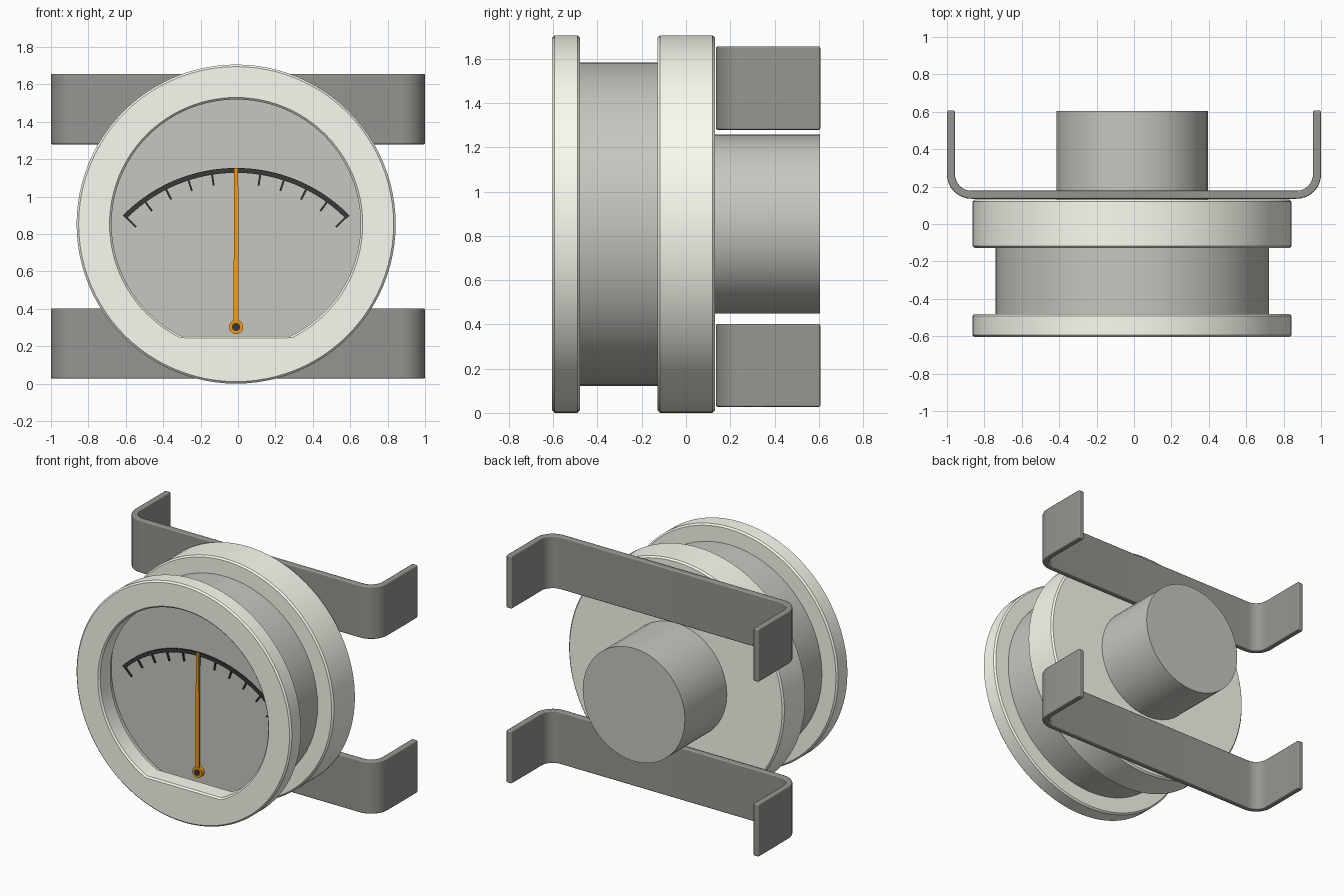
import bpy, bmesh
from math import sin, cos, pi, radians

if "Cube" in bpy.data.objects:
    bpy.data.objects.remove(bpy.data.objects["Cube"])

CX, CZ = -0.01, 0.853      # axis of the round housing
PZ = 0.303                 # needle pivot height
DIAL = -0.42               # y of the recessed dial face


def material(name, rgb):
    m = bpy.data.materials.new(name)
    m.diffuse_color = (*rgb, 1)
    m.use_nodes = True
    m.node_tree.nodes["Principled BSDF"].inputs["Base Color"].default_value = m.diffuse_color
    return m


cream = material("cream", (0.97, 0.97, 0.88))
grey = material("warm_grey", (0.57, 0.57, 0.53))
steel = material("dark_steel", (0.30, 0.30, 0.28))
black = material("black", (0.04, 0.04, 0.04))
orange = material("orange", (0.95, 0.33, 0.005))


def finish(name, bm, mat=None):
    bmesh.ops.recalc_face_normals(bm, faces=bm.faces)
    me = bpy.data.meshes.new(name)
    bm.to_mesh(me)
    bm.free()
    ob = bpy.data.objects.new(name, me)
    bpy.context.collection.objects.link(ob)
    if mat:
        me.materials.append(mat)
    bpy.context.view_layer.objects.active = ob
    ob.select_set(True)
    bpy.ops.object.shade_smooth_by_angle(angle=radians(30))
    ob.select_set(False)
    return ob


def lathe(name, profile, n=64, mat=None, closed=False, cz=CZ):
    """Loops of (radius, y, flat) round the y axis; flat cuts off the bottom."""
    bm = bmesh.new()
    loops = []
    for r, y, *flat in profile:
        low = -flat[0] if flat else -r
        loops.append([bm.verts.new((CX + r * cos(2 * pi * i / n), y,
                                    cz + max(low, r * sin(2 * pi * i / n))))
                      for i in range(n)])
    pairs = list(zip(loops, loops[1:]))
    if closed:
        pairs.append((loops[-1], loops[0]))
    else:
        bm.faces.new(loops[0])
        bm.faces.new(loops[-1])
    for a, b in pairs:
        for i in range(n):
            j = (i + 1) % n
            bm.faces.new((a[i], a[j], b[j], b[i]))
    return finish(name, bm, mat)


def prism(name, outlines, lo, hi, mat, axis="y"):
    """Extrude 2D outlines between lo and hi along y or z."""
    bm = bmesh.new()
    for pts in outlines:
        ends = [[bm.verts.new((u, h, v) if axis == "y" else (u, v, h))
                 for u, v in pts] for h in (lo, hi)]
        bm.faces.new(ends[0])
        bm.faces.new(ends[1])
        for i in range(len(pts)):
            j = (i + 1) % len(pts)
            bm.faces.new((ends[0][i], ends[0][j], ends[1][j], ends[1][i]))
    return finish(name, bm, mat)


# Front bezel with a flat-bottomed window
lathe("front_bezel", [(0.842, -0.48), (0.853, -0.491), (0.853, -0.594), (0.842, -0.605),
                      (0.677, -0.605, 0.608), (0.666, -0.594, 0.597),
                      (0.666, -0.48, 0.597)], 96, cream, closed=True)

# Housing drum: a cup whose recessed floor is the dial face
lathe("housing_drum", [(0.70, DIAL), (0.70, -0.485), (0.731, -0.485), (0.731, -0.12)], 64, grey)

# Rear flange and rear can
lathe("rear_flange", [(0.842, -0.128), (0.853, -0.117), (0.853, 0.119), (0.842, 0.13)], 96, cream)
lathe("rear_can", [(0.405, 0.12), (0.405, 0.605)], 40, grey)


# Dial scale: arc plus radial ticks
def polar(r, a):
    return CX + r * sin(a), PZ + r * cos(a)


sweep = [radians(-45.5 + 91 * i / 40) for i in range(41)]
marks = [[polar(0.85, a) for a in sweep] + [polar(0.824, a) for a in reversed(sweep)]]
for i in range(11):
    a = radians(-45 + 9 * i)
    w, inner = 0.005, 0.755 if i % 5 == 0 else 0.765
    marks.append([polar(0.827, a - w / 0.827), polar(0.827, a + w / 0.827),
                  polar(inner, a + w / inner), polar(inner, a - w / inner)])
prism("dial_scale", marks, DIAL - 0.01, DIAL + 0.002, black)

# Needle with hub and dark pivot pin
prism("needle", [[(CX - 0.014, PZ), (CX + 0.014, PZ), (CX + 0.011, PZ + 0.85),
                  (CX - 0.011, PZ + 0.85)]], DIAL - 0.027, DIAL - 0.013, orange)
lathe("needle_hub", [(0.038, DIAL + 0.002), (0.038, DIAL - 0.03)], 24, orange, cz=PZ)
lathe("pivot_pin", [(0.022, DIAL), (0.022, DIAL - 0.035)], 20, black, cz=PZ)

# Two bent strap brackets
R, T, Y0, Y1 = 0.13, 0.043, 0.135, 0.607
bend = [radians(90 * i / 8) for i in range(9)]
outer = [(1 - R + R * sin(a), Y0 + R - R * cos(a)) for a in bend] + [(1, Y1)]
inner = [(1 - T, Y1)] + [(1 - R + (R - T) * sin(a), Y0 + R - (R - T) * cos(a))
                         for a in reversed(bend)]
half = outer + inner
outline = half + [(-x, y) for x, y in reversed(half)]
for name, lo, hi in (("lower_bracket", 0.027, 0.402), ("upper_bracket", 1.279, 1.656)):
    ob = prism(name, [outline], lo, hi, steel, axis="z")
    bev = ob.modifiers.new("soft_edges", "BEVEL")
    bev.width, bev.segments, bev.harden_normals = 0.008, 2, True
    bev.limit_method, bev.angle_limit = "ANGLE", radians(50)
